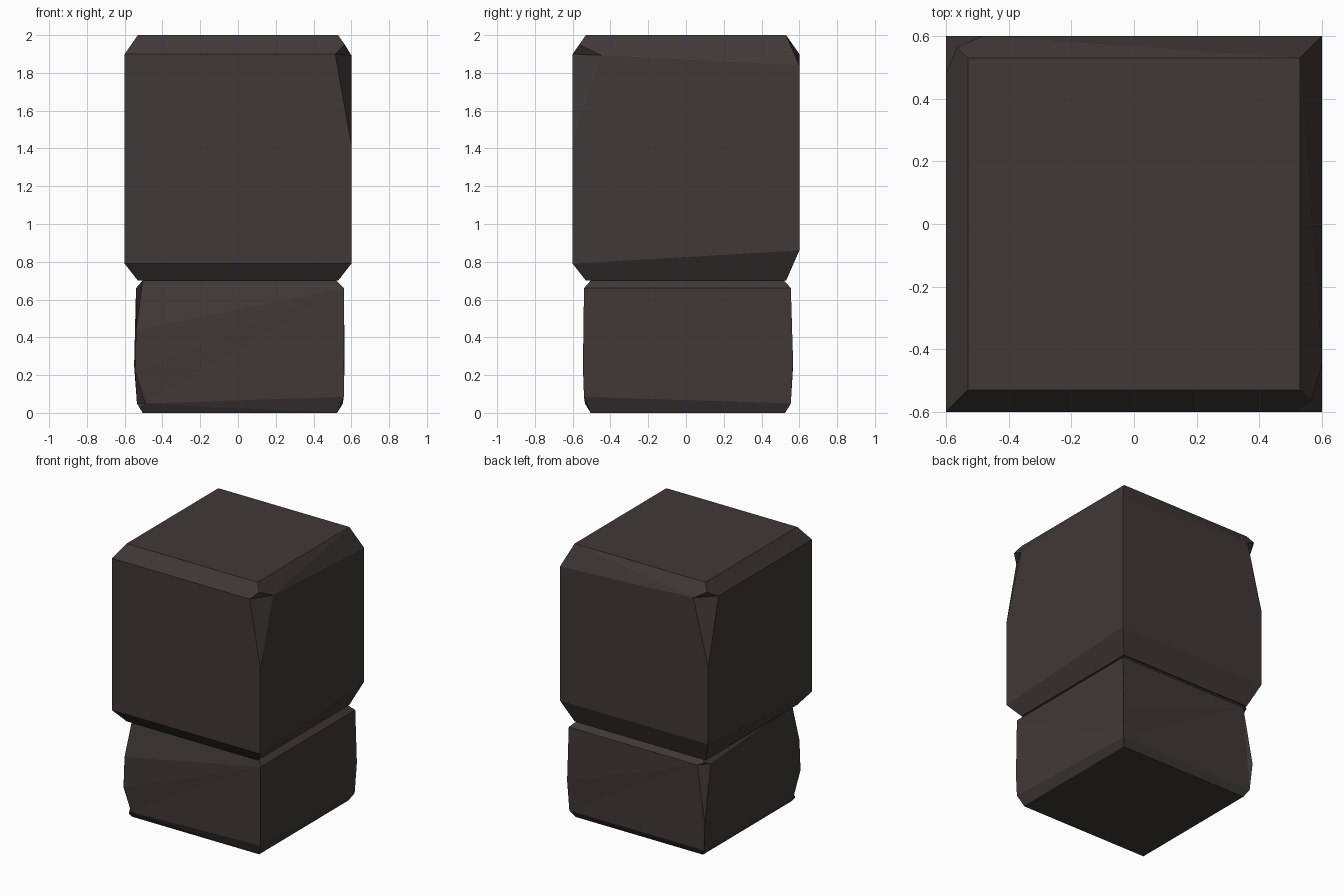
import bpy, bmesh

if "Cube" in bpy.data.objects:
    bpy.data.objects.remove(bpy.data.objects["Cube"])

stone = bpy.data.materials.new("dark_stone")
stone.diffuse_color = (0.051, 0.040, 0.038, 1)
stone.use_nodes = True
stone.node_tree.nodes["Principled BSDF"].inputs["Base Color"].default_value = stone.diffuse_color


def chipped_block(name, corners):
    """Block from four corner chains (bottom cap to top cap).
    Each corner = (lo, hi, chain); a chain item is a point, or a pair of points
    (previous side, next side) where the edge is broken away."""
    bm = bmesh.new()
    chains = []
    for lo, hi, items in corners:
        left, right = [], []
        for it in items:
            if isinstance(it[0], tuple):
                left.append(bm.verts.new(it[0]))
                right.append(bm.verts.new(it[1]))
            else:
                v = bm.verts.new(it)
                left.append(v)
                right.append(v)
        chains.append((lo, hi % len(items), left, right))
    for i in range(4):
        lo, hi, left, right = chains[i]
        lo2, hi2, left2, _ = chains[(i + 1) % 4]
        # bottom bevel, side wall and top bevel between two corners
        for a, b, a2, b2 in ((0, lo, 0, lo2), (lo, hi, lo2, hi2),
                             (hi, len(right) - 1, hi2, len(left2) - 1)):
            bm.faces.new(left2[a2:b2 + 1] + right[a:b + 1][::-1])
        # broken corner facets
        for k in range(1, len(left) - 1):
            if left[k] is not right[k]:
                bm.faces.new((left[k - 1], right[k], left[k]))
                bm.faces.new((left[k + 1], left[k], right[k]))
    # caps
    bm.faces.new([c[2][-1] for c in chains])
    bm.faces.new([c[2][0] for c in reversed(chains)])
    bmesh.ops.triangulate(bm, faces=[f for f in bm.faces if len(f.verts) > 4])
    bmesh.ops.recalc_face_normals(bm, faces=bm.faces)
    me = bpy.data.meshes.new(name)
    bm.to_mesh(me)
    bm.free()
    me.materials.append(stone)
    ob = bpy.data.objects.new(name, me)
    bpy.context.collection.objects.link(ob)
    return ob


# large upper block, corners counter-clockwise from front left
chipped_block("upper_block", [
    (1, -2, [(-.53, -.53, .7), (-.6, -.6, .79), (-.6, -.6, 1.14),
             ((-.6, -.575, 1.17), (-.36, -.6, 1.17)), (-.6, -.6, 1.2),
             (-.6, -.6, 1.9), (-.53, -.53, 2)]),
    (1, -3, [(.53, -.53, .7), (.6, -.6, .79), (.6, -.6, 1.42),
             ((.515, -.6, 1.9), (.6, -.45, 1.893)), (.565, -.565, 1.95),
             (.53, -.53, 2)]),
    (1, -2, [(.53, .53, .7), (.6, .6, .86), (.6, .6, 1.13),
             ((.6, .525, 1.25), (.54, .6, 1.25)), (.6, .6, 1.37),
             (.6, .6, 1.84), (.53, .53, 2)]),
    (1, -3, [(-.53, .53, .7), (-.6, .6, .86), (-.6, .6, 1.42),
             ((-.48, .6, 1.9), (-.6, .48, 1.9)), (-.565, .565, 1.95),
             (-.53, .53, 2)]),
])

# smaller lower block
chipped_block("lower_block", [
    (2, -2, [(-.505, -.505, 0), (-.52, -.52, .025),
             ((-.535, -.48, .05), (-.49, -.535, .05)), (-.545, -.545, .22),
             (-.54, -.54, .44), (-.505, -.505, .7)]),
    (1, -2, [(.525, -.505, 0), (.56, -.54, .085), (.563, -.545, .22),
             (.55, -.53, .25), (.563, -.545, .29), (.56, -.54, .66),
             (.52, -.505, .7)]),
    (1, -2, [(.525, .525, 0), (.555, .555, .05), (.565, .567, .27),
             (.56, .555, .66), (.52, .52, .7)]),
    (1, -3, [(-.505, .525, 0), (-.535, .555, .05), (-.55, .567, .25),
             ((-.48, .555, .66), (-.54, .485, .66)), (-.523, .538, .68),
             (-.505, .52, .7)]),
])
